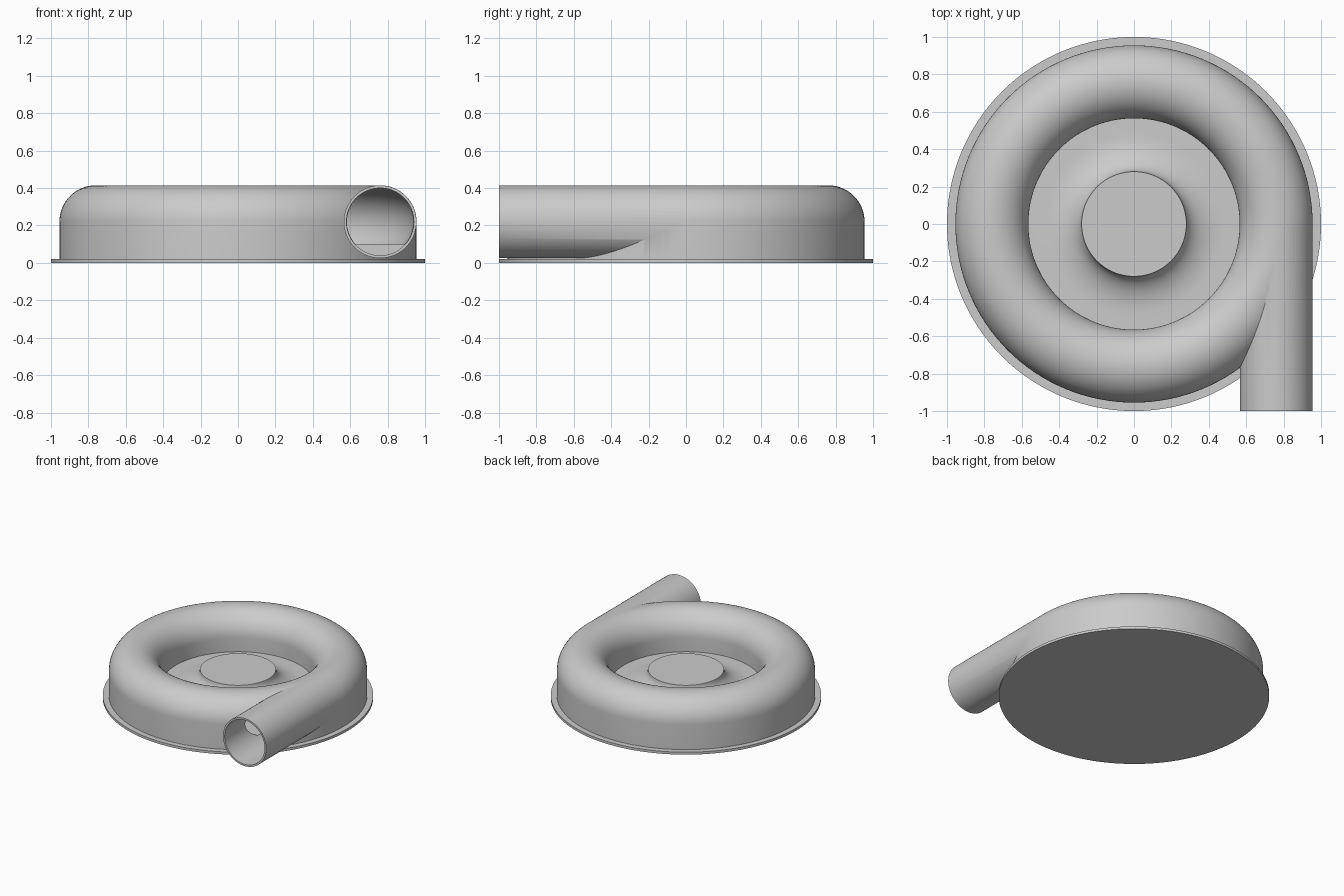
import bpy, bmesh
from math import sin, cos, pi, radians
from mathutils import Matrix, Vector

cube = bpy.data.objects.get("Cube")
if cube:
    bpy.data.objects.remove(cube)

metal = bpy.data.materials.new("plain_grey")
metal.use_nodes = True
grey = (0.6, 0.6, 0.6, 1)
metal.diffuse_color = grey
metal.node_tree.nodes["Principled BSDF"].inputs["Base Color"].default_value = grey

RING, TUBE, AXIS, FLOOR = 0.76, 0.195, 0.22, 0.11
SEGMENTS = 128


def add_object(name, bm):
    bmesh.ops.recalc_face_normals(bm, faces=bm.faces)
    mesh = bpy.data.meshes.new(name)
    bm.to_mesh(mesh)
    bm.free()
    mesh.materials.append(metal)
    obj = bpy.data.objects.new(name, mesh)
    bpy.context.collection.objects.link(obj)
    return obj


def lathe(name, profile, closed=False):
    bm = bmesh.new()
    verts = [bm.verts.new((r, 0, z)) for r, z in profile]
    pairs = list(zip(verts, verts[1:]))
    if closed:
        pairs.append((verts[-1], verts[0]))
    edges = [bm.edges.new(p) for p in pairs]
    bmesh.ops.spin(bm, geom=verts + edges, cent=(0, 0, 0), axis=(0, 0, 1),
                   angle=2 * pi, steps=SEGMENTS, use_merge=True)
    bmesh.ops.remove_doubles(bm, verts=bm.verts, dist=1e-5)
    return add_object(name, bm)


def pipe(name, radius, y0, y1):
    bm = bmesh.new()
    place = Matrix.Translation((RING, (y0 + y1) / 2, AXIS)) @ Matrix.Rotation(pi / 2, 4, 'X')
    bmesh.ops.create_cone(bm, cap_ends=True, segments=64, radius1=radius,
                          radius2=radius, depth=y1 - y0, matrix=place)
    return add_object(name, bm)


def arc(cx, cz, rx, rz, start, end, steps):
    angles = [radians(start + (end - start) * i / steps) for i in range(steps + 1)]
    return [(cx + rx * cos(a), cz + rz * sin(a)) for a in angles]


def combine(target, tool, operation):
    mod = target.modifiers.new(operation.lower(), 'BOOLEAN')
    mod.object, mod.operation, mod.solver = tool, operation, 'EXACT'
    bpy.context.view_layer.objects.active = target
    bpy.ops.object.modifier_apply(modifier=mod.name)
    bpy.data.objects.remove(tool)


# Flat round base
base = lathe("base_plate", [(0, 0), (1, 0), (1, 0.02), (0, 0.02)])

# Ring housing with a flared central hub
hub = [(0, 0.23)] + arc(0.48, 0.23, 0.2, 0.23 - FLOOR, 180, 270, 12)
ring = arc(RING, AXIS, TUBE, TUBE, 180, 0, 32)
housing = lathe("volute_housing", [(0, 0.01)] + hub + [(RING - TUBE, FLOOR)]
                + ring + [(RING + TUBE, 0.01)])

# Tangential outlet pipe, then its bore and the hollow channel
combine(housing, pipe("outlet_pipe", TUBE - 0.0005, -1, 0), 'UNION')
channel = lathe("channel_cutter", arc(RING, AXIS, 0.178, 0.178, 222, -42, 32), closed=True)
combine(housing, channel, 'DIFFERENCE')
combine(housing, pipe("bore_cutter", 0.18, -1.1, 0), 'DIFFERENCE')

# Smooth curved walls, keeping rims crisp
for obj in (base, housing):
    bpy.ops.object.select_all(action='DESELECT')
    obj.select_set(True)
    bpy.context.view_layer.objects.active = obj
    bpy.ops.object.shade_smooth_by_angle(angle=radians(30))
